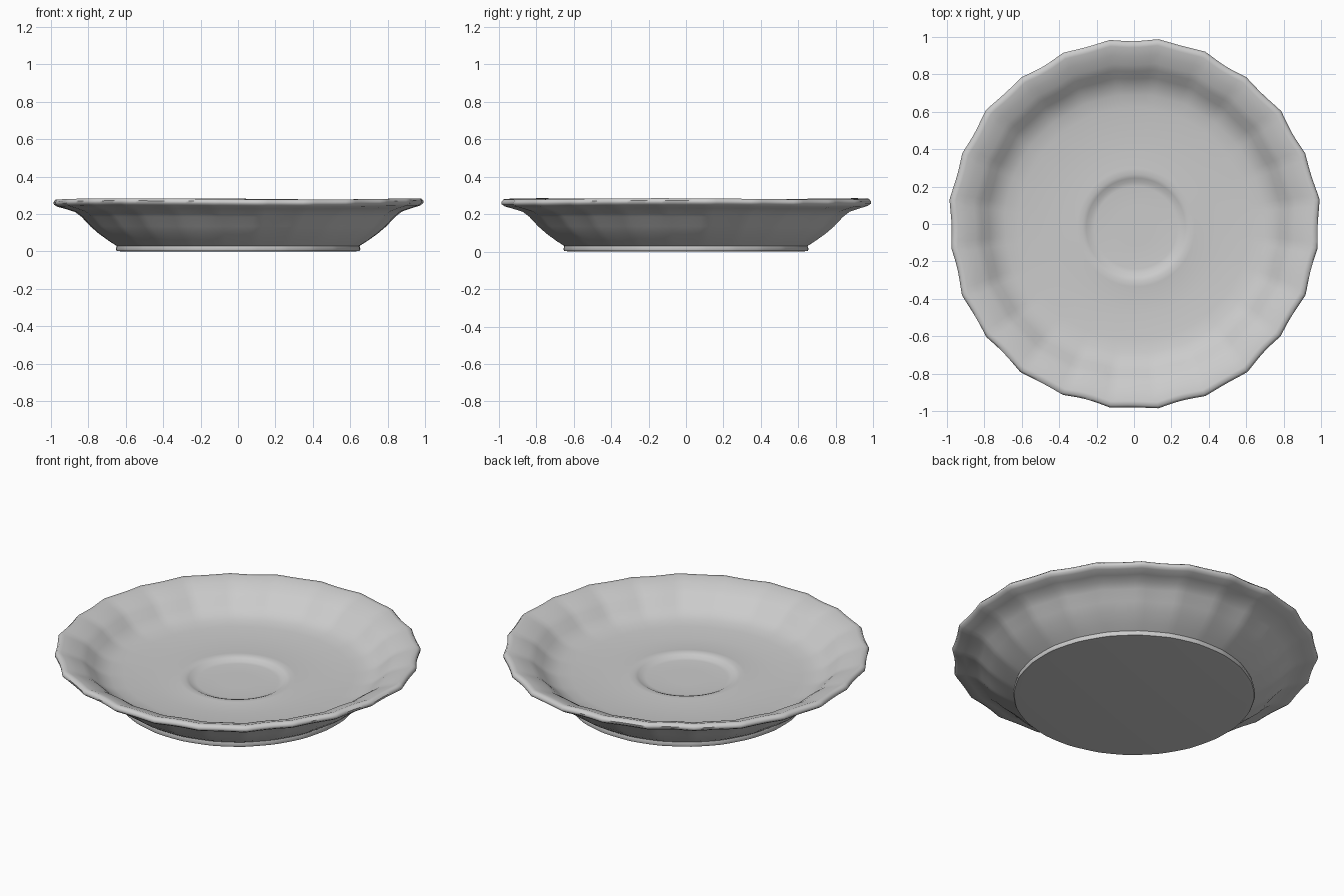
import bpy, bmesh
from math import cos, sin, pi

cube = bpy.data.objects.get("Cube")
if cube:
    bpy.data.objects.remove(cube, do_unlink=True)

# Glazed ceramic
glaze = bpy.data.materials.new("grey_ceramic")
glaze.use_nodes = True
glaze.diffuse_color = (0.6, 0.6, 0.6, 1)
glaze.node_tree.nodes["Principled BSDF"].inputs["Base Color"].default_value = (0.6, 0.6, 0.6, 1)

SEGMENTS = 192
LOBES = 24

# Profile from the centre of the base, round the rim, to the centre of the well
profile = [
    (0.62, 0.0), (0.65, 0.003), (0.655, 0.012), (0.65, 0.03), (0.69, 0.055),
    (0.745, 0.095), (0.79, 0.135), (0.835, 0.185), (0.87, 0.213), (0.92, 0.23),
    (0.965, 0.243), (0.982, 0.255), (0.984, 0.268), (0.972, 0.281), (0.95, 0.281),
    (0.90, 0.262), (0.855, 0.245), (0.82, 0.222), (0.78, 0.185), (0.74, 0.157),
    (0.69, 0.139), (0.62, 0.13), (0.48, 0.123), (0.36, 0.121), (0.315, 0.124),
    (0.285, 0.125), (0.265, 0.118), (0.245, 0.107), (0.22, 0.104), (0.10, 0.104),
]


def flute(r, a):
    """Scalloped wobble that grows towards the rim and fades out on the floor."""
    strength = max(0.0, min(1.0, (r - 0.6) / 0.3))
    wave = abs(cos(LOBES * a / 2)) - 0.64
    drift = 0.3 * sin(5 * a + 1) + 0.25 * sin(11 * a)
    return 0.014 * strength * (-wave + drift)


# Saucer body: fluted revolve closed by a base cap and a well cap
bm = bmesh.new()
rings = []
for r, z in profile:
    ring = []
    for i in range(SEGMENTS):
        a = 2 * pi * i / SEGMENTS
        rr = r + flute(r, a)
        lift = 0.004 * sin(3 * a + 2) * max(0, r - 0.8) / 0.2 if z > 0.2 else 0
        shift = 0.02 if r < 0.34 and z > 0.05 else 0
        ring.append(bm.verts.new((rr * cos(a) + shift * 0.5, rr * sin(a) - shift, z + lift)))
    rings.append(ring)
for low, high in zip(rings, rings[1:]):
    for i in range(SEGMENTS):
        j = (i + 1) % SEGMENTS
        bm.faces.new((low[i], low[j], high[j], high[i]))
bm.faces.new(list(reversed(rings[0])))
bm.faces.new(rings[-1])
bmesh.ops.recalc_face_normals(bm, faces=bm.faces)

mesh = bpy.data.meshes.new("saucer")
bm.to_mesh(mesh)
bm.free()
mesh.materials.append(glaze)
saucer = bpy.data.objects.new("saucer", mesh)
bpy.context.collection.objects.link(saucer)
bpy.context.view_layer.objects.active = saucer
saucer.select_set(True)
bpy.ops.object.shade_smooth_by_angle(angle=0.9)
